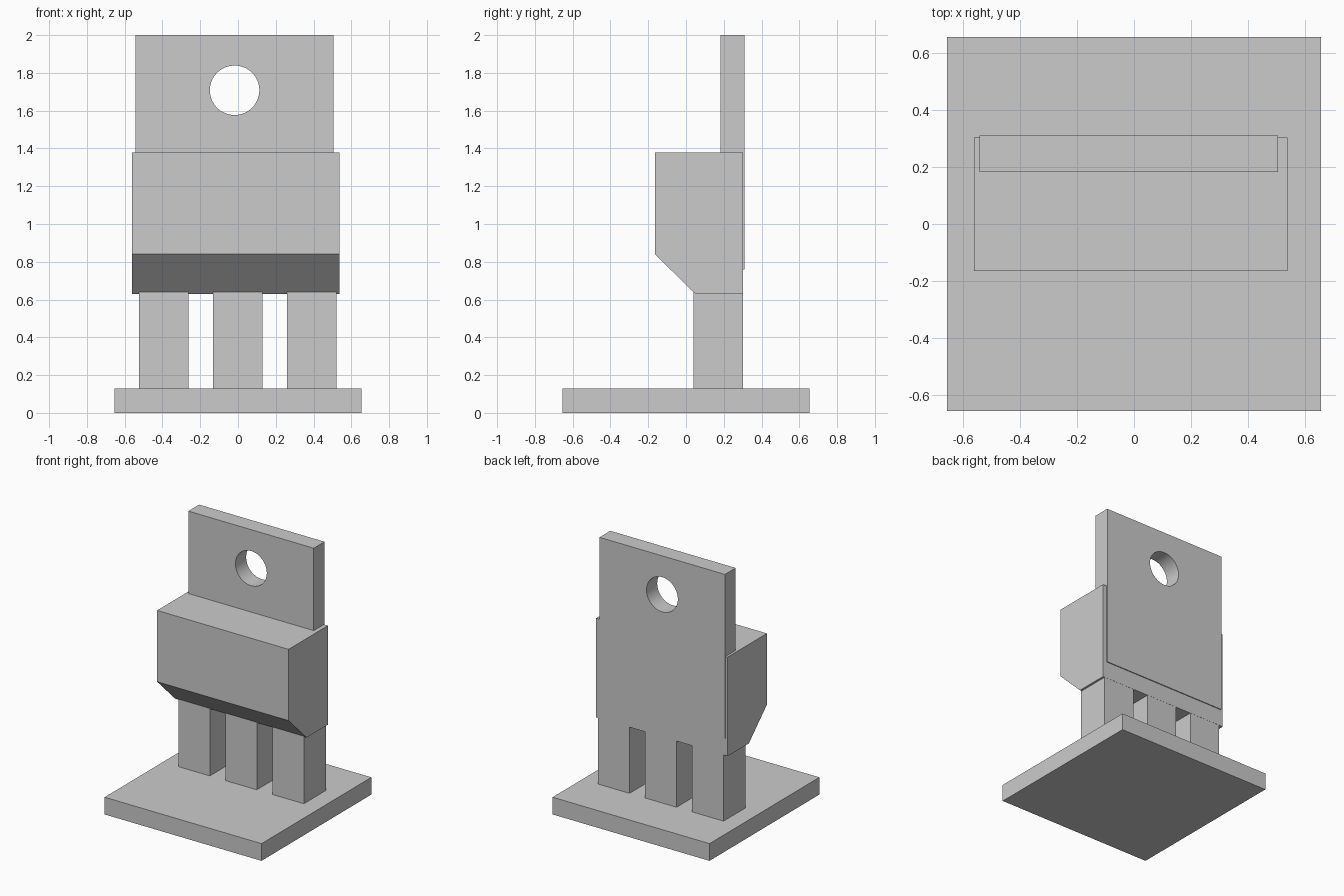
import bpy
import bmesh
import math

if "Cube" in bpy.data.objects:
    bpy.data.objects.remove(bpy.data.objects["Cube"], do_unlink=True)

# One flat grey for every part
grey = bpy.data.materials.new("plain grey")
grey.use_nodes = True
COLOUR = (0.6, 0.6, 0.6, 1)
grey.diffuse_color = COLOUR
grey.node_tree.nodes["Principled BSDF"].inputs["Base Color"].default_value = COLOUR


def prism(name, profile, x0, x1):
    """Extrude a (y, z) profile along x."""
    bm = bmesh.new()
    face = bm.faces.new([bm.verts.new((x0, y, z)) for y, z in profile])
    side = bmesh.ops.extrude_face_region(bm, geom=[face])
    moved = [v for v in side["geom"] if isinstance(v, bmesh.types.BMVert)]
    bmesh.ops.translate(bm, verts=moved, vec=(x1 - x0, 0, 0))
    bmesh.ops.recalc_face_normals(bm, faces=bm.faces)
    mesh = bpy.data.meshes.new(name)
    bm.to_mesh(mesh)
    bm.free()
    mesh.materials.append(grey)
    obj = bpy.data.objects.new(name, mesh)
    bpy.context.collection.objects.link(obj)
    return obj


def box(name, x, y, z):
    return prism(name, [(y[0], z[0]), (y[1], z[0]), (y[1], z[1]), (y[0], z[1])], *x)


# Square base plate
box("base_plate", (-0.655, 0.655), (-0.655, 0.655), (0, 0.13))

# Three square legs
for name, x in (("right_leg", -0.525), ("middle_leg", -0.133), ("left_leg", 0.26)):
    box(name, (x, x + 0.262), (0.04, 0.302), (0.12, 0.64))

# Body block with a sloped lower front edge
prism("body", [(-0.165, 0.84), (0.05, 0.63), (0.303, 0.63), (0.303, 1.378),
               (-0.165, 1.378)], -0.56, 0.538)

# Mounting tab with a round hole
tab = box("mounting_tab", (-0.542, 0.505), (0.182, 0.31), (0.76, 2.0))
bpy.ops.mesh.primitive_cylinder_add(vertices=64, radius=0.131, depth=0.6,
                                    location=(-0.018, 0.245, 1.708),
                                    rotation=(math.pi / 2, 0, 0))
cutter = bpy.context.object
cutter.name = "hole_cutter"
cutter.hide_render = True
cutter.data.materials.append(grey)
cut = tab.modifiers.new("hole", "BOOLEAN")
cut.operation = "DIFFERENCE"
cut.solver = "EXACT"
cut.object = cutter

# Bake the hole, drop the cutter and smooth the hole wall
bpy.ops.object.select_all(action="DESELECT")
bpy.context.view_layer.objects.active = tab
tab.select_set(True)
bpy.ops.object.modifier_apply(modifier=cut.name)
bpy.data.objects.remove(cutter, do_unlink=True)
bpy.ops.object.shade_smooth_by_angle(angle=math.radians(30))
